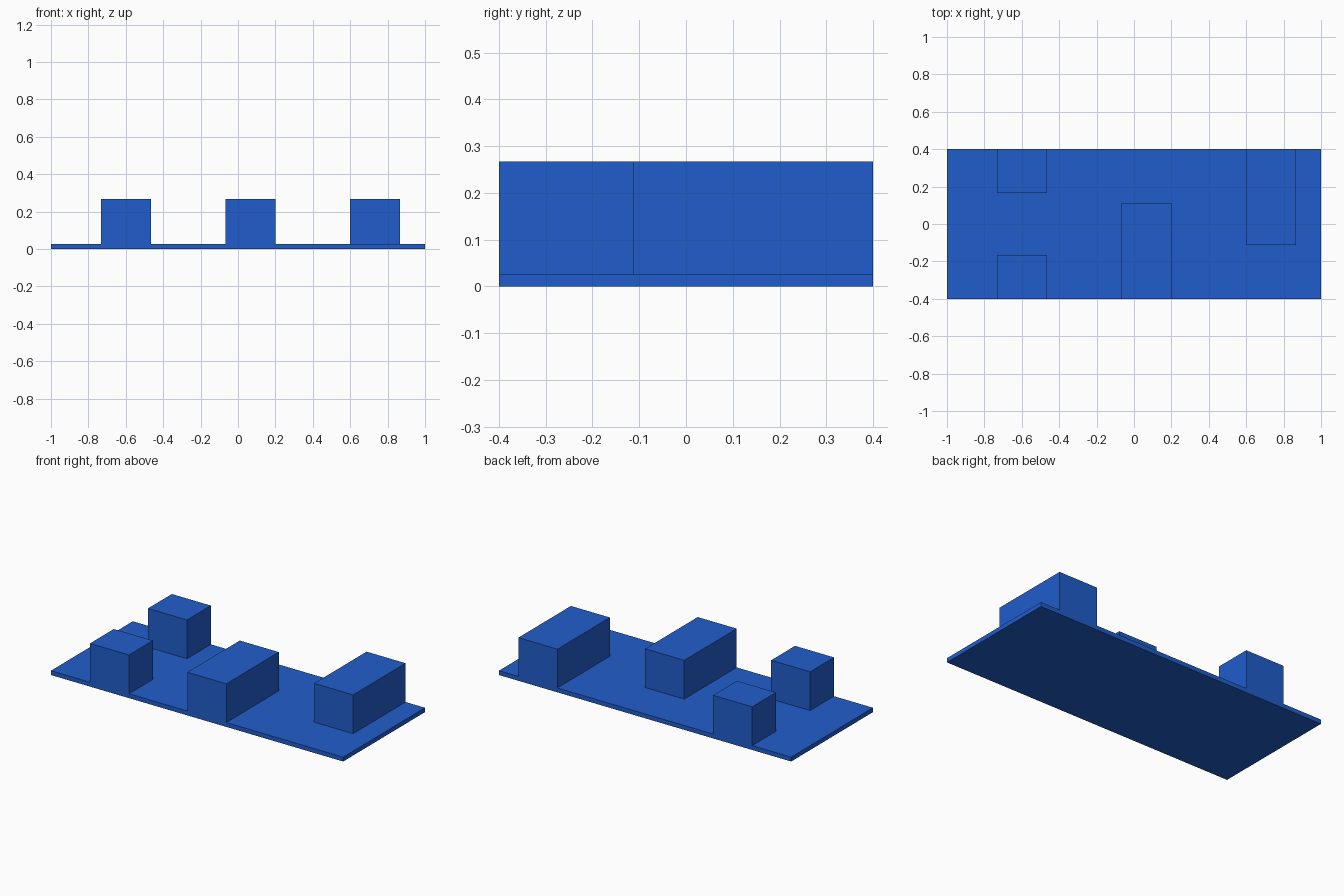
import bpy
import bmesh
from mathutils import Matrix, Vector

cube = bpy.data.objects.get("Cube")
if cube:
    bpy.data.objects.remove(cube, do_unlink=True)

# Single blue finish
blue = bpy.data.materials.new("blue")
blue.use_nodes = True
colour = (0.015, 0.11, 0.6, 1)
blue.diffuse_color = colour
blue.node_tree.nodes["Principled BSDF"].inputs["Base Color"].default_value = colour


def box(name, x, y, z):
    """Flat-faced box spanning the given (min, max) ranges."""
    low, high = (Vector(corner) for corner in zip(x, y, z))
    bm = bmesh.new()
    place = Matrix.Translation((low + high) / 2) @ Matrix.Diagonal((*(high - low), 1))
    bmesh.ops.create_cube(bm, size=1, matrix=place)
    mesh = bpy.data.meshes.new(name)
    bm.to_mesh(mesh)
    bm.free()
    mesh.materials.append(blue)
    obj = bpy.data.objects.new(name, mesh)
    bpy.context.collection.objects.link(obj)
    return obj


EDGE = 0.4       # half depth of the plate
PLATE = 0.027    # plate thickness
TOP = 0.267      # top of the blocks
WIDTH = 0.267    # width of every block

# Base plate
box("base_plate", (-1, 1), (-EDGE, EDGE), (0, PLATE))

# Blocks flush with the front or back edge: name, left x, y range
blocks = [
    ("front_small_block", -0.733, (-EDGE, -0.167)),
    ("back_small_block", -0.733, (0.167, EDGE)),
    ("front_long_block", -0.067, (-EDGE, 0.113)),
    ("back_long_block", 0.6, (-0.113, EDGE)),
]
for name, x, y in blocks:
    box(name, (x, x + WIDTH), y, (PLATE, TOP))
